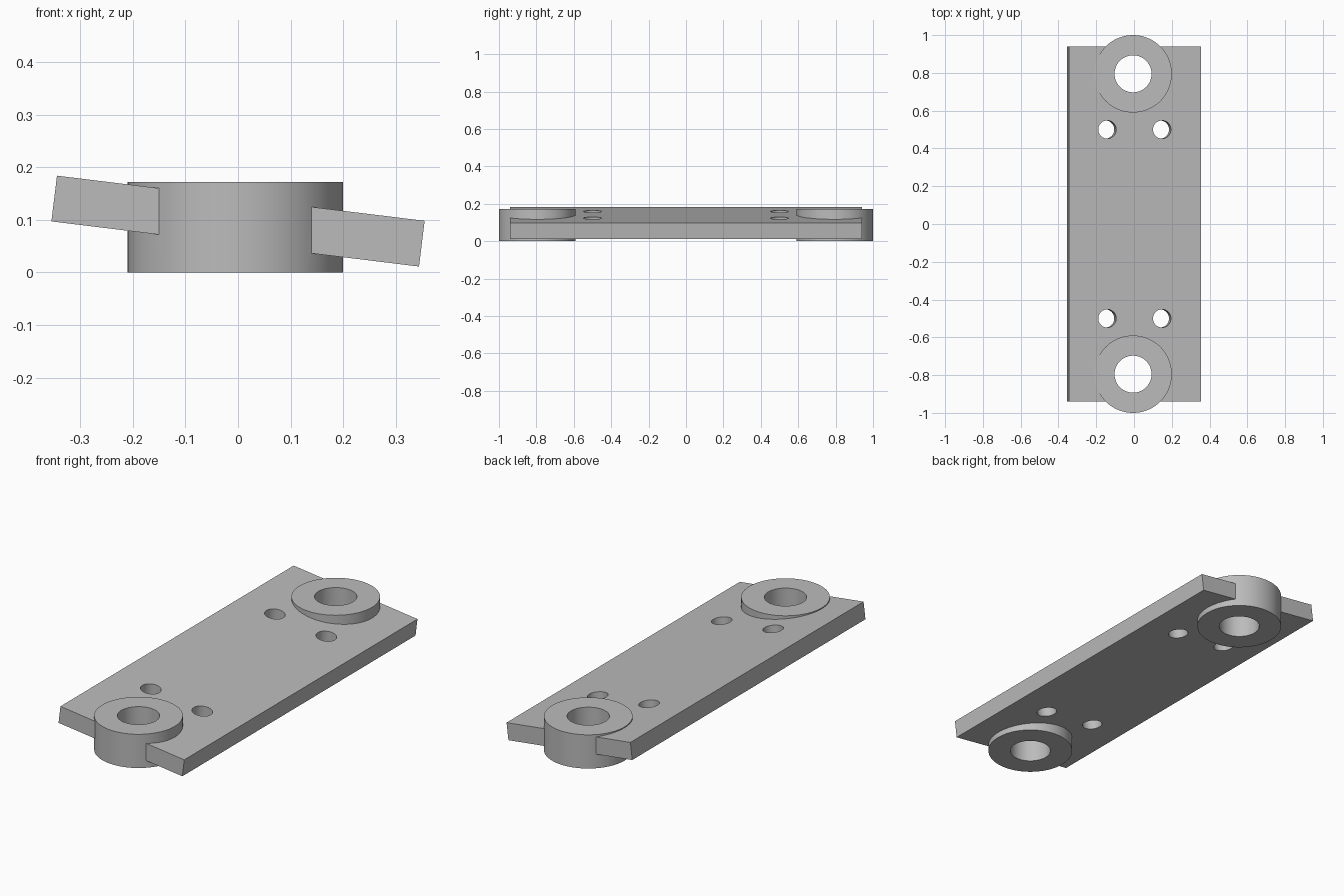
import bpy
from math import radians, sin, cos
from mathutils import Vector

if "Cube" in bpy.data.objects:
    bpy.data.objects.remove(bpy.data.objects["Cube"], do_unlink=True)

TILT = radians(7)
HEIGHT = 0.172
MID = Vector((0, 0, 0.0975))
BOSS_X, BOSS_Y = -0.005, 0.795

grey = bpy.data.materials.new("plain_grey")
grey.use_nodes = True
colour = (0.5, 0.5, 0.5, 1)
grey.diffuse_color = colour
grey.node_tree.nodes["Principled BSDF"].inputs["Base Color"].default_value = colour


def cylinder(name, radius, depth, location, tilt=0.0):
    bpy.ops.mesh.primitive_cylinder_add(vertices=72, radius=radius, depth=depth,
                                        location=location, rotation=(0, tilt, 0))
    obj = bpy.context.object
    obj.name = name
    obj.data.materials.append(grey)
    return obj


def combine(target, tool, operation):
    mod = target.modifiers.new(tool.name, 'BOOLEAN')
    mod.operation, mod.solver, mod.object = operation, 'EXACT', tool
    bpy.context.view_layer.objects.active = target
    bpy.ops.object.modifier_apply(modifier=mod.name)
    bpy.data.objects.remove(tool, do_unlink=True)


# Tilted flat plate
bpy.ops.mesh.primitive_cube_add(size=1, location=MID, rotation=(0, TILT, 0))
plate = bpy.context.object
plate.name = "mounting_plate"
plate.scale = (0.704, 1.88, 0.0875)
bpy.ops.object.transform_apply(location=True, rotation=True, scale=True)
plate.data.materials.append(grey)

# Upright round boss at each end, bored right through
for end in (-1, 1):
    spot = (BOSS_X, end * BOSS_Y, HEIGHT / 2)
    combine(plate, cylinder("end_boss", 0.205, HEIGHT, spot), 'UNION')
    combine(plate, cylinder("boss_bore", 0.098, 1, spot), 'DIFFERENCE')

# Small screw holes square to the plate
along = Vector((cos(TILT), 0, -sin(TILT)))
for end in (-1, 1):
    for side in (-1, 1):
        spot = MID + along * (side * 0.146 - 0.002) + Vector((0, end * 0.5, 0))
        combine(plate, cylinder("screw_hole", 0.048, 0.4, spot, TILT), 'DIFFERENCE')

# Smooth round walls, crisp edges
bpy.ops.object.select_all(action='DESELECT')
plate.select_set(True)
bpy.context.view_layer.objects.active = plate
bpy.ops.object.shade_smooth_by_angle(angle=radians(20))
